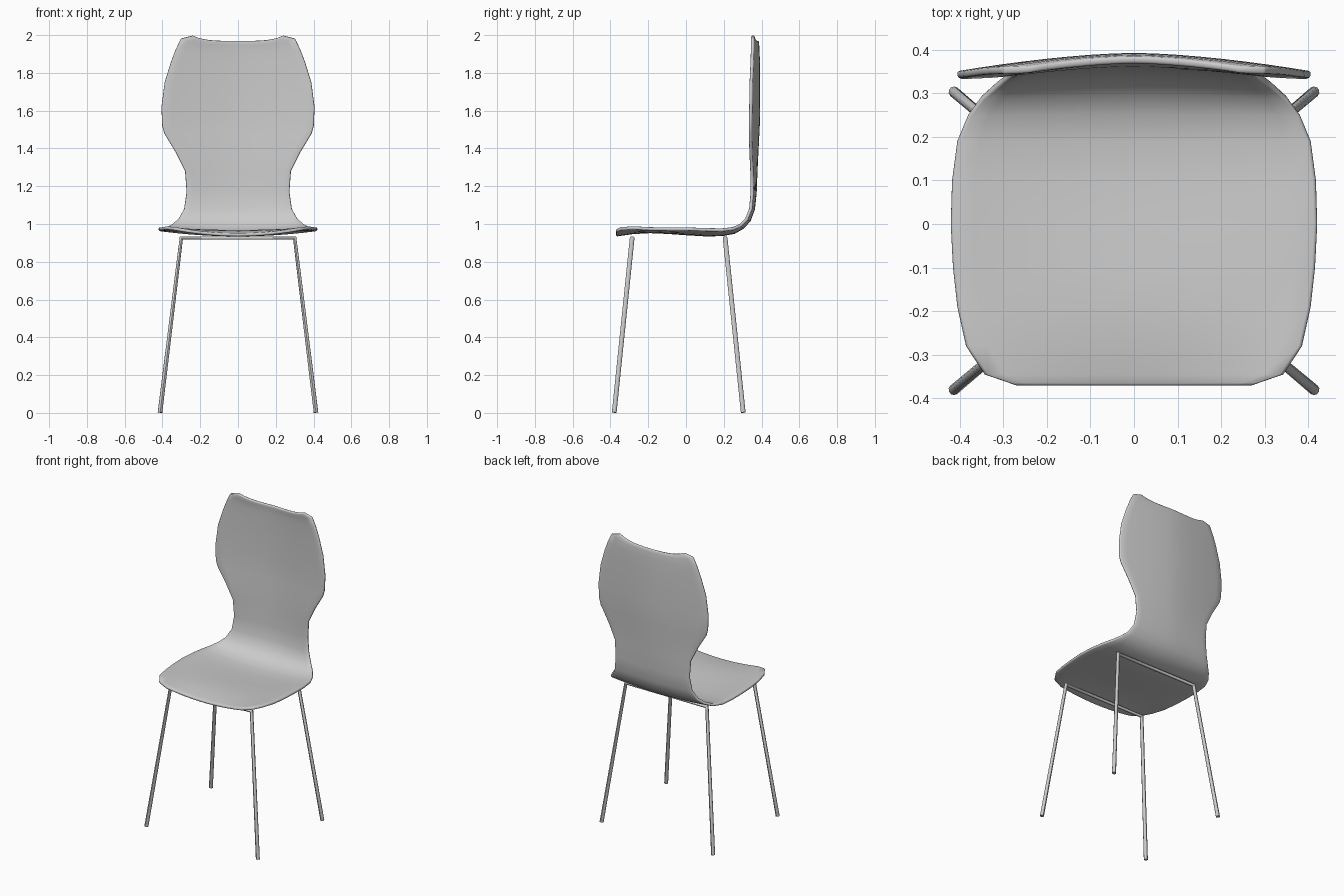
import bpy
import bmesh
import math

cube = bpy.data.objects.get("Cube")
if cube:
    bpy.data.objects.remove(cube, do_unlink=True)

grey = bpy.data.materials.new("light grey")
grey.use_nodes = True
colour = (0.6, 0.6, 0.6, 1)
grey.diffuse_color = colour
grey.node_tree.nodes["Principled BSDF"].inputs["Base Color"].default_value = colour


def activate(ob):
    bpy.ops.object.select_all(action="DESELECT")
    ob.select_set(True)
    bpy.context.view_layer.objects.active = ob


def make_shell():
    # Each station along the shell: y, z, half width, edge shift in y, edge lift
    stations = [
        (-.37, .942, .27, 0, .022), (-.345, .946, .342, 0, .03),
        (-.28, .955, .385, 0, .025), (-.19, .96, .405, 0, .015),
        (-.1, .956, .415, 0, .018), (0, .949, .42, 0, .025),
        (.1, .943, .417, 0, .028), (.19, .944, .405, 0, .025),
        (.255, .956, .38, -.005, .02), (.3, .982, .35, -.01, .012),
        (.335, 1.02, .315, -.015, .005), (.357, 1.08, .285, -.015, 0),
        (.366, 1.17, .272, -.016, 0), (.37, 1.28, .28, -.022, 0),
        (.375, 1.38, .33, -.032, 0), (.38, 1.48, .39, -.04, 0),
        (.382, 1.52, .401, -.042, 0), (.384, 1.62, .405, -.042, 0),
        (.384, 1.75, .388, -.04, 0), (.383, 1.86, .354, -.034, 0),
        (.381, 1.91, .33, -.03, .012), (.379, 1.95, .302, -.027, .032),
        (.376, 1.969, .24, -.022, .028),
    ]
    columns = 16
    bm = bmesh.new()
    rows = []
    for y, z, width, shift, lift in stations:
        row = []
        for i in range(columns + 1):
            u = 2 * i / columns - 1
            power = 4 if z > 1.9 else 2
            row.append(bm.verts.new((u * width, y + shift * abs(u) ** 1.6,
                                     z + lift * abs(u) ** power)))
        rows.append(row)
    for a, b in zip(rows, rows[1:]):
        for i in range(columns):
            bm.faces.new((a[i], a[i + 1], b[i + 1], b[i]))
    mesh = bpy.data.meshes.new("seat_and_back")
    bm.to_mesh(mesh)
    bm.free()
    ob = bpy.data.objects.new("seat_and_back", mesh)
    bpy.context.collection.objects.link(ob)
    mesh.materials.append(grey)

    # Plywood thickness with a softened rim
    solid = ob.modifiers.new("thickness", "SOLIDIFY")
    solid.thickness = .017
    solid.offset = 0
    bevel = ob.modifiers.new("soft rim", "BEVEL")
    bevel.width = .006
    bevel.segments = 2
    bevel.limit_method = "ANGLE"
    bevel.angle_limit = math.radians(50)
    activate(ob)
    bpy.ops.object.shade_smooth()


def make_frame(name, top_y, foot_y):
    # One bent tube: leg, cross bar under the seat, leg
    path = [(-.413, foot_y, .002), (-.3, top_y, .926),
            (.3, top_y, .926), (.413, foot_y, .002)]
    curve = bpy.data.curves.new(name, "CURVE")
    curve.dimensions = "3D"
    curve.bevel_depth = .0125
    curve.bevel_resolution = 3
    curve.use_fill_caps = True
    spline = curve.splines.new("POLY")
    spline.points.add(len(path) - 1)
    for point, co in zip(spline.points, path):
        point.co = (*co, 1)
    curve.materials.append(grey)
    ob = bpy.data.objects.new(name, curve)
    bpy.context.collection.objects.link(ob)
    activate(ob)
    bpy.ops.object.convert(target="MESH")
    bpy.ops.object.shade_smooth_by_angle(angle=math.radians(40))


make_shell()
make_frame("front_leg_frame", -.285, -.38)
make_frame("rear_leg_frame", .207, .303)
